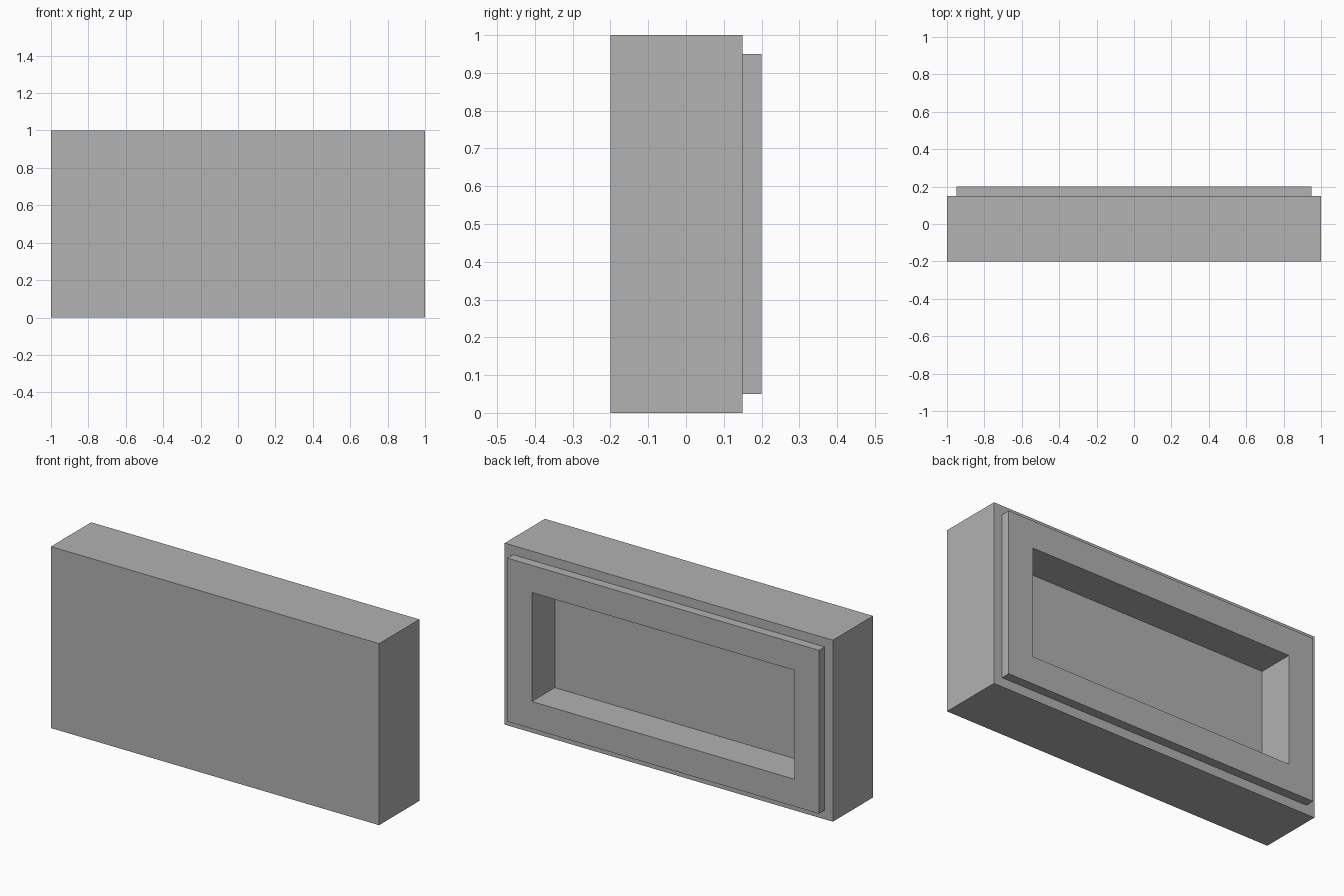
import bpy
import bmesh
from mathutils import Vector

cube = bpy.data.objects.get("Cube")
if cube:
    bpy.data.objects.remove(cube, do_unlink=True)

# Single grey material
grey = bpy.data.materials.new("plain_grey")
grey.use_nodes = True
colour = (0.445, 0.445, 0.445, 1)
grey.diffuse_color = colour
grey.node_tree.nodes["Principled BSDF"].inputs["Base Color"].default_value = colour


def inset_to(bm, face, margin):
    """Inset a face by a margin, keeping the inner face."""
    bmesh.ops.inset_region(bm, faces=[face], thickness=margin, use_even_offset=True)
    return face


def push(bm, face, distance):
    """Extrude a face along y and return the moved face."""
    new = bmesh.ops.extrude_discrete_faces(bm, faces=[face])["faces"][0]
    bmesh.ops.translate(bm, verts=new.verts, vec=Vector((0, distance, 0)))
    return new


# Main slab
bm = bmesh.new()
bmesh.ops.create_cube(bm, size=1)
bmesh.ops.scale(bm, verts=bm.verts, vec=(2, 0.35, 1))
bmesh.ops.translate(bm, verts=bm.verts, vec=(0, -0.025, 0.5))
bm.normal_update()
back = max(bm.faces, key=lambda f: f.normal.y)

# Raised border on the back
back = push(bm, inset_to(bm, back, 0.05), 0.05)

# Rectangular recess inside the border
bm.normal_update()
back = push(bm, inset_to(bm, back, 0.15), -0.2)

bmesh.ops.recalc_face_normals(bm, faces=bm.faces)
mesh = bpy.data.meshes.new("recessed_panel")
bm.to_mesh(mesh)
bm.free()
mesh.materials.append(grey)
panel = bpy.data.objects.new("recessed_panel", mesh)
bpy.context.collection.objects.link(panel)
